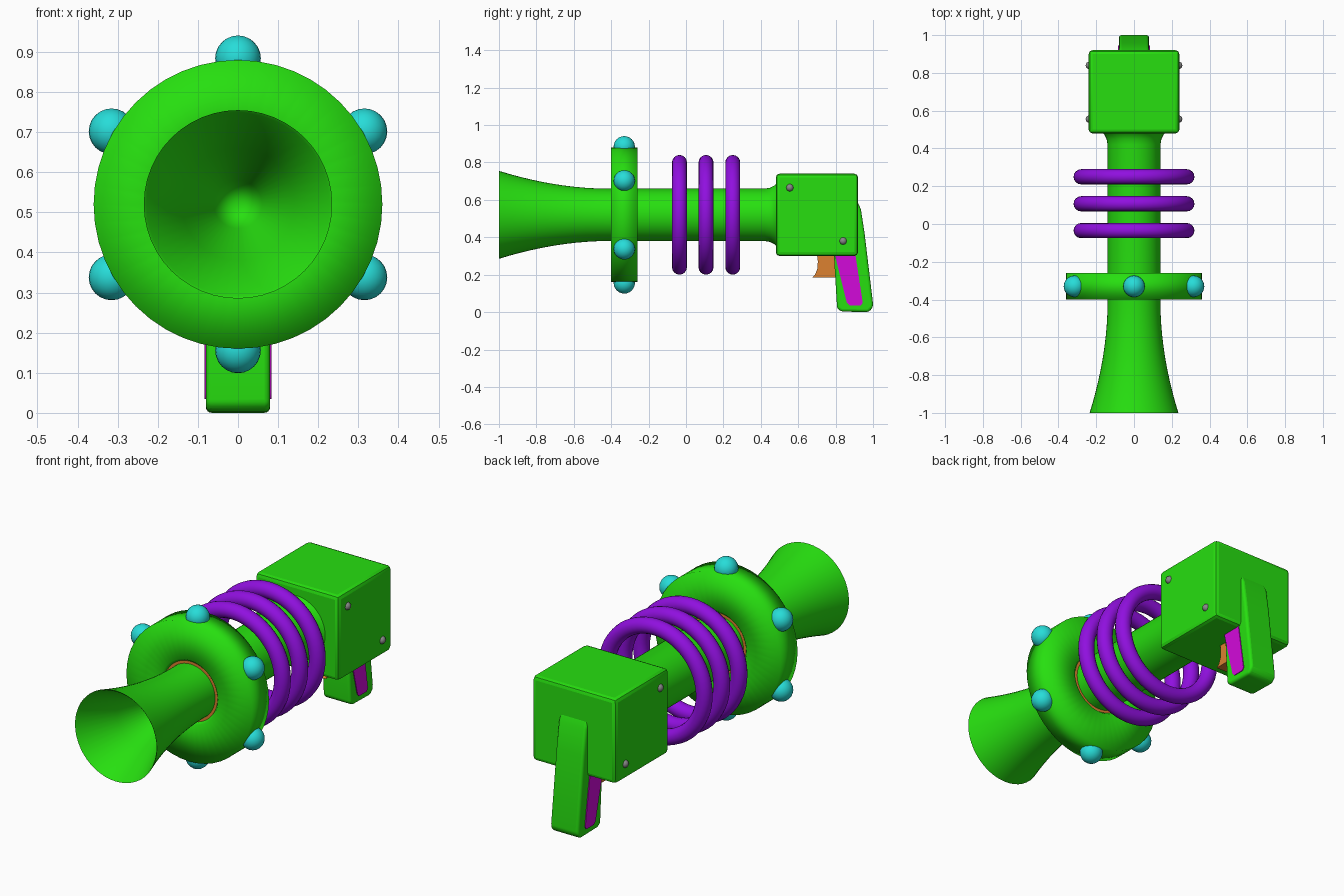
import bpy, bmesh, math
from mathutils import Vector

if "Cube" in bpy.data.objects:
    bpy.data.objects.remove(bpy.data.objects["Cube"])

AXIS = 0.52  # height of the barrel axis


def material(name, rgb):
    m = bpy.data.materials.new(name)
    m.diffuse_color = (*rgb, 1)
    m.use_nodes = True
    m.node_tree.nodes["Principled BSDF"].inputs["Base Color"].default_value = m.diffuse_color
    return m


GREEN = material("bright green", (0.02, 0.74, 0.005))
CYAN = material("cyan", (0.02, 0.72, 0.69))
PURPLE = material("purple", (0.28, 0.005, 0.74))
MAGENTA = material("magenta", (0.65, 0.003, 0.70))
ORANGE = material("orange", (0.72, 0.22, 0.03))
GREY = material("grey", (0.25, 0.25, 0.25))


def finish(name, bm, mat, angle=40):
    bmesh.ops.remove_doubles(bm, verts=bm.verts, dist=1e-5)
    bmesh.ops.recalc_face_normals(bm, faces=bm.faces)
    me = bpy.data.meshes.new(name)
    bm.to_mesh(me)
    bm.free()
    me.materials.append(mat)
    ob = bpy.data.objects.new(name, me)
    bpy.context.collection.objects.link(ob)
    bpy.ops.object.select_all(action='DESELECT')
    ob.select_set(True)
    bpy.context.view_layer.objects.active = ob
    if angle:
        bpy.ops.object.shade_smooth_by_angle(angle=math.radians(angle))
    return ob


def lathe(name, profile, mat, closed=False, segs=48, angle=40):
    """Revolve (radius, y) points around the barrel axis."""
    bm = bmesh.new()
    rings = []
    for i in range(segs):
        a = 2 * math.pi * i / segs
        rings.append([bm.verts.new((r * math.sin(a), y, AXIS + r * math.cos(a)))
                      for r, y in profile])
    n = len(profile)
    for i in range(segs):
        p, q = rings[i], rings[(i + 1) % segs]
        for j in range(n if closed else n - 1):
            k = (j + 1) % n
            bm.faces.new((p[j], p[k], q[k], q[j]))
    return finish(name, bm, mat, angle)


def slab(name, outline, x0, x1, mat, bevel=0.0, segs=1):
    """Extrude a (y, z) side outline from x0 to x1."""
    bm = bmesh.new()
    f = bm.faces.new([bm.verts.new((x0, y, z)) for y, z in outline])
    ext = bmesh.ops.extrude_face_region(bm, geom=[f])['geom']
    bmesh.ops.translate(bm, verts=[v for v in ext if isinstance(v, bmesh.types.BMVert)],
                        vec=(x1 - x0, 0, 0))
    ob = finish(name, bm, mat, 40)
    if bevel:
        mod = ob.modifiers.new("bevel", 'BEVEL')
        mod.width, mod.segments = bevel, segs
        mod.limit_method = 'ANGLE'
        mod.angle_limit = math.radians(35)
        # keep the smoothing modifier last
        while ob.modifiers[0].name != "bevel":
            bpy.ops.object.modifier_move_up(modifier="bevel")
        bpy.ops.object.modifier_apply(modifier="bevel")
        bpy.ops.object.shade_smooth_by_angle(angle=math.radians(40))
    return ob


def ball(name, pos, radius, mat, segs=24):
    bm = bmesh.new()
    bmesh.ops.create_uvsphere(bm, u_segments=segs, v_segments=segs // 2, radius=radius)
    bmesh.ops.translate(bm, verts=bm.verts, vec=Vector(pos))
    return finish(name, bm, mat, 60)


# flared barrel with a hollow conical mouth
flare = [(0.14 + 0.095 * t ** 1.9, -0.42 - 0.58 * t) for t in [1 - i / 10 for i in range(11)]]
lathe("barrel", [(0, -0.42), (0.06, -0.56), (0.14, -0.79), (0.228, -0.993)] + flare
      + [(0.14, 0.42), (0.145, 0.45), (0.158, 0.475), (0.17, 0.485), (0.17, 0.50), (0, 0.50)], GREEN)

# wide collar around the barrel, softly shaded, with a thin inner liner
lathe("collar", [(0.152, -0.385), (0.165, -0.40), (0.36, -0.40), (0.36, -0.26),
                 (0.165, -0.26), (0.152, -0.275)], GREEN, closed=True, angle=180)
lathe("collar_liner", [(0.135, -0.388), (0.154, -0.388), (0.154, -0.272), (0.135, -0.272)],
      ORANGE, closed=True)

# six round bulbs on the collar
for i in range(6):
    a = math.radians(60 * i)
    ball(f"bulb_{i + 1}", (0.364 * math.sin(a), -0.33, AXIS + 0.364 * math.cos(a)), 0.057, CYAN)

# three floating energy rings
for i, y in enumerate((-0.035, 0.107, 0.25)):
    circle = [(0.28 + 0.04 * math.cos(t), y + 0.04 * math.sin(t))
              for t in [2 * math.pi * k / 16 for k in range(16)]]
    lathe(f"energy_ring_{i + 1}", circle, PURPLE, closed=True, segs=64, angle=60)

# square rear housing
slab("housing", [(0.48, 0.30), (0.92, 0.30), (0.92, 0.74), (0.48, 0.74)],
     -0.24, 0.24, GREEN, bevel=0.02, segs=2)

# rivets on both sides of the housing
for s in (-1, 1):
    for y, z in ((0.555, 0.665), (0.84, 0.38)):
        ball(f"rivet_{'left' if s < 0 else 'right'}_{'front' if y < 0.7 else 'rear'}",
             (s * 0.236, y, z), 0.02, GREY, 16)

# raked grip with rounded edges
slab("grip", [(0.808, 0.02), (0.83, 0.003), (0.975, 0.0), (0.998, 0.022), (1.0, 0.045), (0.955, 0.42),
              (0.935, 0.55), (0.91, 0.605), (0.87, 0.605), (0.79, 0.32)],
     -0.08, 0.08, GREEN, bevel=0.035, segs=4)

# coloured grip plates on each side
plate = [(0.795, 0.31), (0.905, 0.31), (0.945, 0.05), (0.935, 0.035), (0.875, 0.035), (0.86, 0.05)]
for s in (-1, 1):
    slab(f"grip_plate_{'left' if s < 0 else 'right'}", plate, s * 0.076, s * 0.084, MAGENTA)

# curved trigger
slab("trigger", [(0.70, 0.31), (0.705, 0.27), (0.702, 0.23), (0.69, 0.20), (0.675, 0.185),
                 (0.83, 0.185), (0.83, 0.31)], -0.03, 0.03, ORANGE)
